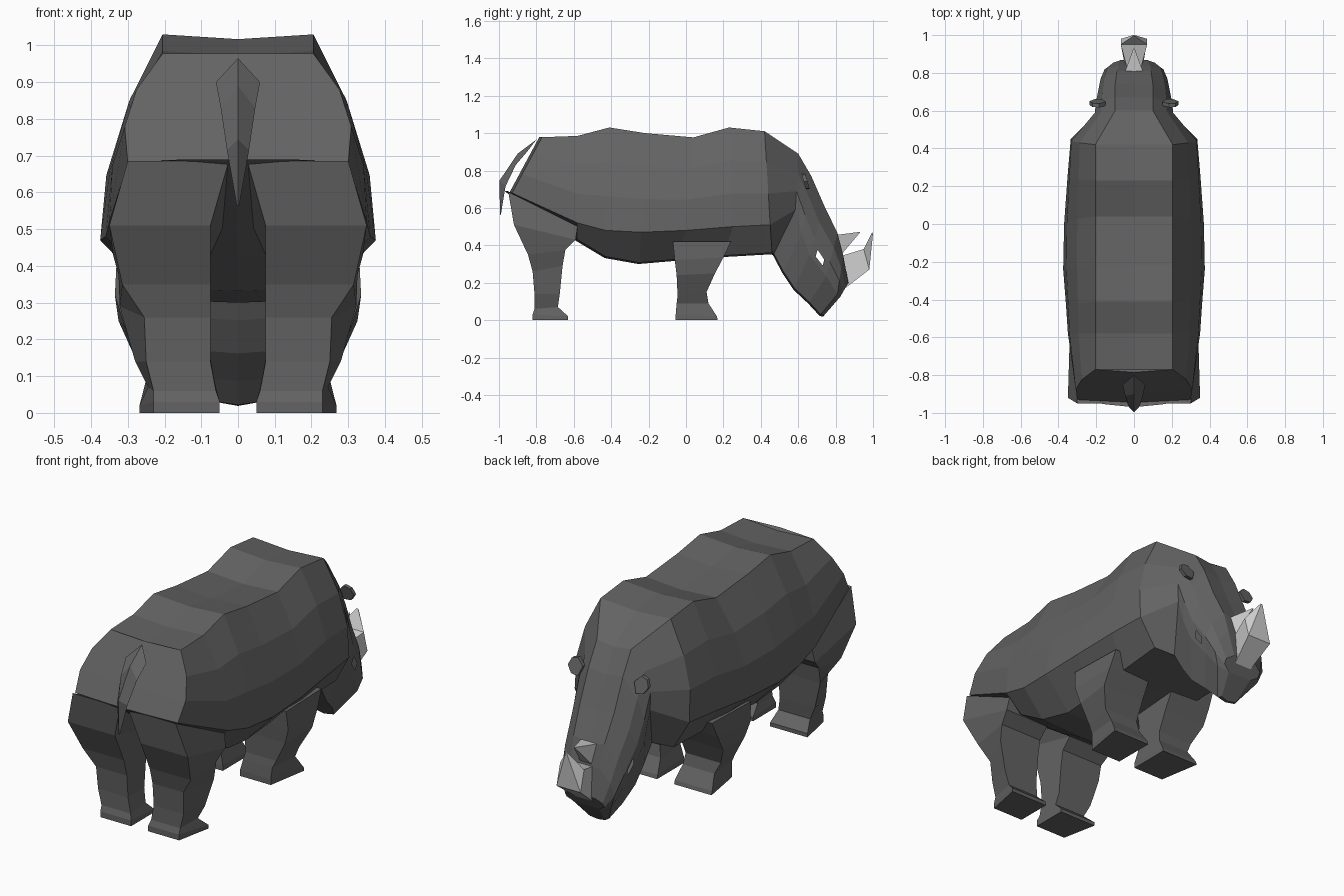
import bpy, bmesh
from mathutils import Vector as V

if "Cube" in bpy.data.objects:
    bpy.data.objects.remove(bpy.data.objects["Cube"])


def material(name, value):
    m = bpy.data.materials.new(name)
    m.diffuse_color = (value, value, value, 1)
    m.use_nodes = True
    m.node_tree.nodes["Principled BSDF"].inputs["Base Color"].default_value = m.diffuse_color
    return m


HIDE = material("grey hide", 0.125)
HORN = material("pale horn", 0.62)


def finish(name, bm, mat, fix_normals=True):
    if fix_normals:
        bmesh.ops.recalc_face_normals(bm, faces=bm.faces)
    me = bpy.data.meshes.new(name)
    bm.to_mesh(me)
    bm.free()
    me.materials.append(mat)
    ob = bpy.data.objects.new(name, me)
    bpy.context.collection.objects.link(ob)
    return ob


def loft(name, rings, mat, mirror=False):
    """Skin a row of equal rings and cap both ends."""
    bm = bmesh.new()
    rows = [[bm.verts.new(p) for p in r] for r in rings]
    n = len(rows[0])
    for a, b in zip(rows, rows[1:]):
        for i in range(n):
            j = (i + 1) % n
            bm.faces.new((a[i], a[j], b[j], b[i]))
    bm.faces.new(rows[0])
    bm.faces.new(rows[-1])
    bmesh.ops.remove_doubles(bm, verts=bm.verts, dist=0.0005)
    ob = finish(name, bm, mat)
    if mirror:
        ob.modifiers.new("mirror", 'MIRROR').use_mirror_merge = False
    return ob


def half_section(top, crease, bottom):
    """Half outline from spine to belly; each point is (y, z, half width)."""
    t, c, b = (V((p[2], p[0], p[1])) for p in (top, crease, bottom))
    bulge = V((0.04, 0, 0))
    return [V((0, t.y, t.z - 0.013)), t, t.lerp(c, 1 / 3) + bulge,
            t.lerp(c, 2 / 3) + bulge, c, b, V((0, b.y - 0.005, b.z - 0.008))]


# torso sections from rump to shoulders: top, widest crease, belly edge
torso = [
    ((-.77, .978, .205), (-.93, .68, .30), (-.955, .69, .15)),
    ((-.58, .985, .205), (-.58, .52, .35), (-.58, .43, .25)),
    ((-.41, 1.03, .205), (-.43, .48, .36), (-.43, .34, .24)),
    ((-.22, 1.0, .205), (-.24, .47, .375), (-.25, .308, .22)),
    ((.04, .977, .205), (.0, .48, .37), (-.05, .325, .22)),
    ((.23, 1.03, .205), (.25, .50, .352), (.20, .345, .24)),
    ((.42, 1.01, .205), (.45, .51, .335), (.46, .36, .25)),
]
# head sections from neck to muzzle
head = [
    ((.60, .89, .10), (.585, .59, .20), (.47, .355, .13)),
    ((.67, .77, .10), (.62, .46, .195), (.52, .26, .12)),
    ((.74, .61, .10), (.66, .35, .18), (.58, .17, .11)),
    ((.81, .465, .09), (.75, .235, .16), (.66, .095, .09)),
    ((.84, .35, .085), (.81, .14, .13), (.72, .03, .055)),
    ((.868, .20, .07), (.825, .125, .07), (.74, .027, .045)),
]
EYE_ROW = len(torso) + 2

# body and head as one skin, with open eye sockets
bm = bmesh.new()
sections = [half_section(*s) for s in torso + head]
for side in (1, -1):
    rows = [[bm.verts.new((p.x * side, p.y, p.z)) for p in s] for s in sections]
    for r, (a, b) in enumerate(zip(rows, rows[1:])):
        for i in range(6):
            quad = [a[i], a[i + 1], b[i + 1], b[i]]
            if r == EYE_ROW and i == 3:
                mid = sum((v.co for v in quad), V()) / 4
                hole = [bm.verts.new(mid.lerp(v.co, 0.42)) for v in quad]
                for k in range(4):
                    m = (k + 1) % 4
                    bm.faces.new((quad[k], quad[m], hole[m], hole[k]))
            else:
                bm.faces.new(quad)
    # rump and muzzle caps, half on each side of the middle line
    for row in (rows[0], rows[-1]):
        mids = [bm.verts.new((0, v.co.y, v.co.z)) for v in row]
        if row is rows[0]:
            for v in mids[1:-1]:
                v.co.y -= 0.015
        for i in range(6):
            loop = [row[i], row[i + 1], mids[i + 1], mids[i]]
            bm.faces.new(loop)
bmesh.ops.remove_doubles(bm, verts=bm.verts, dist=0.0005)
bmesh.ops.dissolve_degenerate(bm, edges=bm.edges, dist=0.0005)
finish("body_and_head", bm, HIDE)


def leg(name, levels):
    """Level: inner x, then (y, z, outer x) at the back and at the front."""
    rings = []
    for inner, (yb, zb, xb), (yf, zf, xf) in levels:
        rings.append([(inner, yb, zb), (xb, yb, zb), (xf, yf, zf), (inner, yf, zf)])
    loft(name, rings, HIDE, mirror=True)


# hind legs: thigh, hock, ankle, foot
leg("hind_legs", [
    (.025, (-.95, .685, .30), (-.58, .50, .33)),
    (.075, (-.92, .51, .35), (-.59, .43, .34)),
    (.075, (-.845, .35, .315), (-.645, .375, .325)),
    (.075, (-.82, .26, .255), (-.66, .29, .322)),
    (.075, (-.81, .14, .25), (-.675, .14, .28)),
    (.06, (-.81, .06, .23), (-.685, .07, .245)),
    (.05, (-.82, .03, .23), (-.63, .02, .268)),
    (.05, (-.82, 0, .23), (-.63, 0, .268)),
])
# front legs
leg("front_legs", [
    (.075, (-.07, .42, .33), (.24, .42, .32)),
    (.075, (-.06, .32, .335), (.20, .335, .325)),
    (.075, (-.05, .24, .31), (.155, .25, .325)),
    (.075, (-.045, .13, .255), (.11, .15, .28)),
    (.065, (-.05, .09, .235), (.12, .09, .25)),
    (.05, (-.055, .03, .23), (.165, .02, .268)),
    (.05, (-.055, 0, .23), (.17, 0, .268)),
])


def quad_ring(top, bottom):
    """Four corners, mirrored, from two points (half width, y, z)."""
    (a, ya, za), (b, yb, zb) = top, bottom
    return [(-a, ya, za), (a, ya, za), (b, yb, zb), (-b, yb, zb)]


# large front horn
loft("front_horn", [
    quad_ring((.035, .82, .34), (.05, .85, .17)),
    quad_ring((.07, .95, .38), (.07, .98, .27)),
    quad_ring((.004, .995, .47), (.004, 1.0, .465)),
], HORN)
# small rear horn
loft("rear_horn", [
    quad_ring((.05, .80, .455), (.035, .83, .35)),
    quad_ring((.003, .93, .472), (.003, .93, .468)),
], HORN)

# tail: broad root, narrow bend, pointed tip
loft("tail", [
    [(0, -.80, .965), (.06, -.85, .90), (-.06, -.85, .90)],
    [(0, -.90, .89), (.047, -.91, .83), (-.047, -.91, .83)],
    [(0, -.998, .745), (.03, -.965, .715), (-.03, -.965, .715)],
    [(0, -.994, .565), (.003, -.99, .563), (-.003, -.99, .563)],
], HIDE)

# small flat ears
ear = [(.15, .75), (.185, .785), (.22, .775), (.235, .74), (.21, .705), (.17, .70)]
loft("ears", [[(x, y + (.74 - z) * 0.3, z) for x, z in ear] for y in (.63, .65)],
     HIDE, mirror=True)
